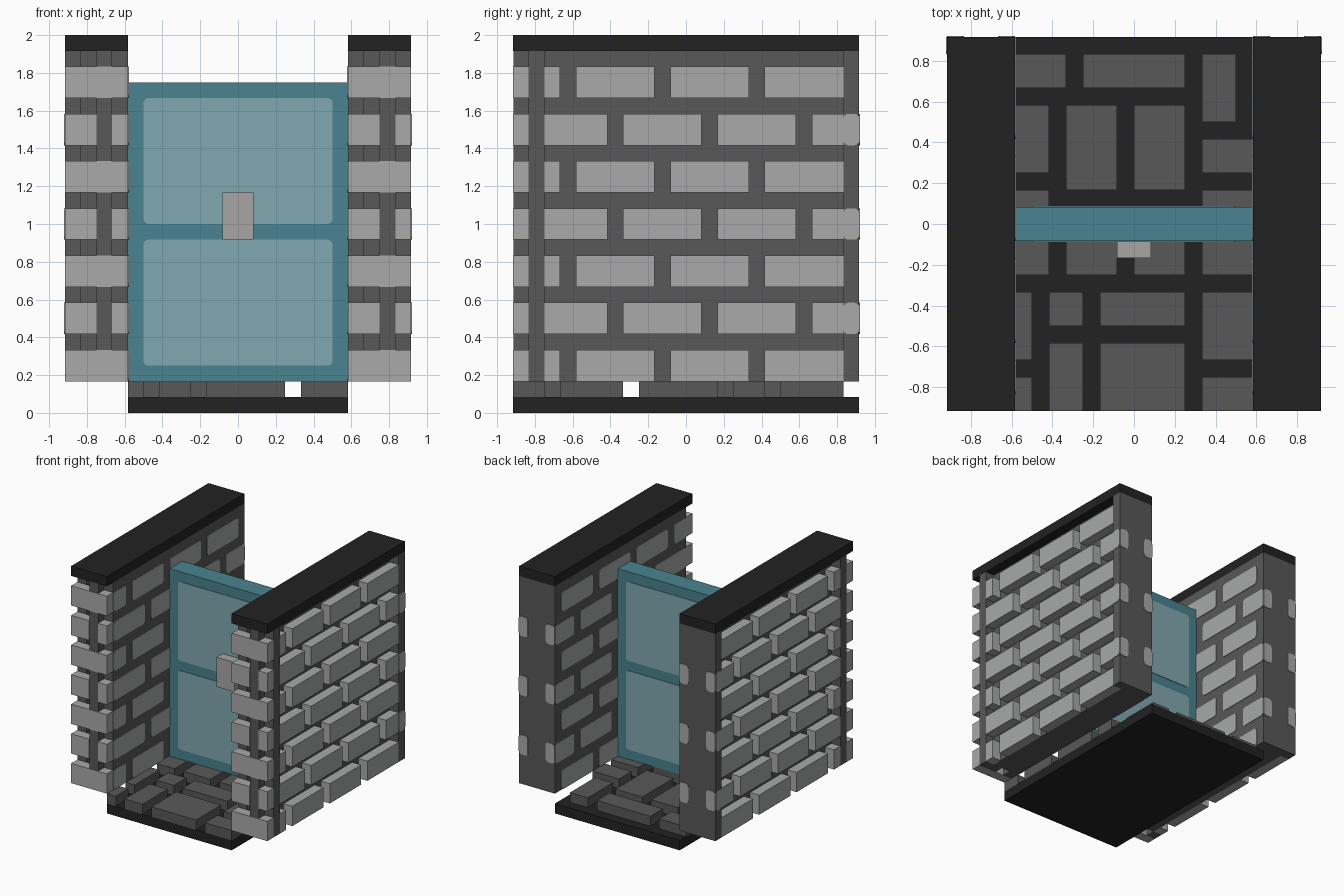
import bpy, bmesh
from mathutils import Matrix, Vector

default_cube = bpy.data.objects.get("Cube")
if default_cube:
    bpy.data.objects.remove(default_cube, do_unlink=True)

UNIT = 1 / 12      # everything sits on a grid of this size
THIN = 0.06        # thickness of painted plates, in grid units


def material(name, rgb):
    linear = [((c / 255 + 0.055) / 1.055) ** 2.4 for c in rgb] + [1]
    mat = bpy.data.materials.new(name)
    mat.use_nodes = True
    mat.diffuse_color = linear
    bsdf = mat.node_tree.nodes["Principled BSDF"]
    bsdf.inputs["Base Color"].default_value = linear
    bsdf.inputs["Roughness"].default_value = 0.9
    return mat


BRICK = material("light grey brick", (168, 170, 169))
STONE = material("grey stone", (88, 88, 88))
BLACK = material("near black", (34, 34, 34))
TEAL = material("teal", (74, 131, 144))
PALE = material("pale teal", (129, 168, 177))
HANDLE = material("warm grey", (168, 165, 165))


def add_box(bm, x, y, z, round_axis=None, radius=0.3):
    """Box from grid ranges; edges along round_axis can be rounded."""
    ranges = (x, y, z)
    centre = Vector([(a + b) / 2 for a, b in ranges])
    size = [abs(b - a) for a, b in ranges]
    matrix = Matrix.Translation(centre) @ Matrix.Diagonal((*size, 1))
    verts = bmesh.ops.create_cube(bm, size=1, matrix=matrix)["verts"]
    if round_axis is not None:
        edges = {e for v in verts for e in v.link_edges}
        along = [e for e in edges
                 if abs((e.verts[0].co - e.verts[1].co).normalized()[round_axis]) > 0.9]
        bmesh.ops.bevel(bm, geom=along, offset=radius, segments=3,
                        profile=0.5, affect='EDGES')


def build(name, mat, boxes):
    bm = bmesh.new()
    for box in boxes:
        add_box(bm, *box)
    bmesh.ops.scale(bm, vec=(UNIT, UNIT, UNIT), verts=bm.verts)
    bmesh.ops.recalc_face_normals(bm, faces=bm.faces)
    mesh = bpy.data.meshes.new(name)
    bm.to_mesh(mesh)
    bm.free()
    mesh.materials.append(mat)
    obj = bpy.data.objects.new(name, mesh)
    bpy.context.collection.objects.link(obj)


# Floor slab and raised paving stones (x range, y range)
build("floor_slab", BLACK, [((-7, 7), (-11, 11), (0, 1))])
paving = [
    ((-7, -4), (8, 10)), ((-3, 3), (8, 10)), ((4, 6), (6, 10)),
    ((-7, -5), (3, 7)), ((-4, -1), (2, 7)), ((0, 3), (2, 7)), ((4, 7), (3, 5)),
    ((-7, -5), (-3, 2)), ((-4, -1), (-3, 1)), ((0, 3), (-3, 1)), ((4, 7), (-3, 2)),
    ((-7, -6), (-8, -4)), ((-5, -3), (-6, -4)), ((-2, 3), (-6, -4)), ((4, 7), (-8, -4)),
    ((-7, -6), (-11, -9)), ((-5, -3), (-11, -7)), ((-2, 3), (-11, -7)), ((4, 7), (-11, -9)),
]
build("paving_stones", STONE, [(x, y, (1, 2)) for x, y in paving])

# Door with painted panels on both sides and a handle on the front
build("door", TEAL, [((-7, 7), (-1, 1), (2, 21))])
build("door_panels", PALE, [
    ((-6, 6), y, z, 1) for y in ((-1 - THIN, -1), (1, 1 + THIN))
    for z in ((3, 11), (12, 20))])
build("door_handle", HANDLE, [((-1, 1), (-2, -1), (11, 14))])

# Brick courses alternate between two layouts along y
COURSES = [(z, z + 2) for z in range(2, 23, 3)]
OUTER = ([(-9, -8), (-7, -2), (-1, 4), (5, 10)],
         [(-9, -5), (-4, 1), (2, 7), (8, 10)])
INNER = ([(-10, -8), (-7, -2), (-1, 4), (5, 10)],
         [(-10, -5), (-4, 1), (2, 7), (8, 11)])
FRONT = ([(0, 4)], [(0, 2), (3, 4)])
FULL = (2, 23)


for side, label in ((1, "left"), (-1, "right")):
    def mx(a, b):
        return tuple(sorted((side * a, side * b)))

    start = 7 if side > 0 else -11     # lowest x of this wall

    def fx(a, b):
        return (start + a, start + b)

    # Mortar core, flat back slab and ridges on the front end
    build(label + "_wall_core", STONE, [
        (mx(7, 10), (-9, 10), FULL),
        (mx(7, 11), (10, 11), FULL),
        (fx(0, 1), (-10, -9), FULL),
        (fx(2, 3), (-10.95, -9), FULL),
        (fx(3, 4), (-10, -9), FULL)])
    build(label + "_wall_cap", BLACK, [(mx(7, 11), (-11, 11), (23, 24))])

    bricks, painted = [], []
    for i, z in enumerate(COURSES):
        odd = i % 2
        bricks += [(mx(10, 11), y, z) for y in OUTER[odd]]
        bricks += [(fx(*x), (-11, -10), z) for x in FRONT[odd]]
        painted += [(mx(7 - THIN, 7), y, z, 0) for y in INNER[odd]]
        if odd:
            # Bricks that wrap round the flat back corners
            painted.append((mx(11, 11 + THIN), (10, 11), z, 0))
            painted += [(mx(*x), (11, 11 + THIN), z, 1) for x in ((7, 8), (10, 11))]
    build(label + "_wall_bricks", BRICK, bricks)
    build(label + "_wall_painted_bricks", BRICK, painted)
